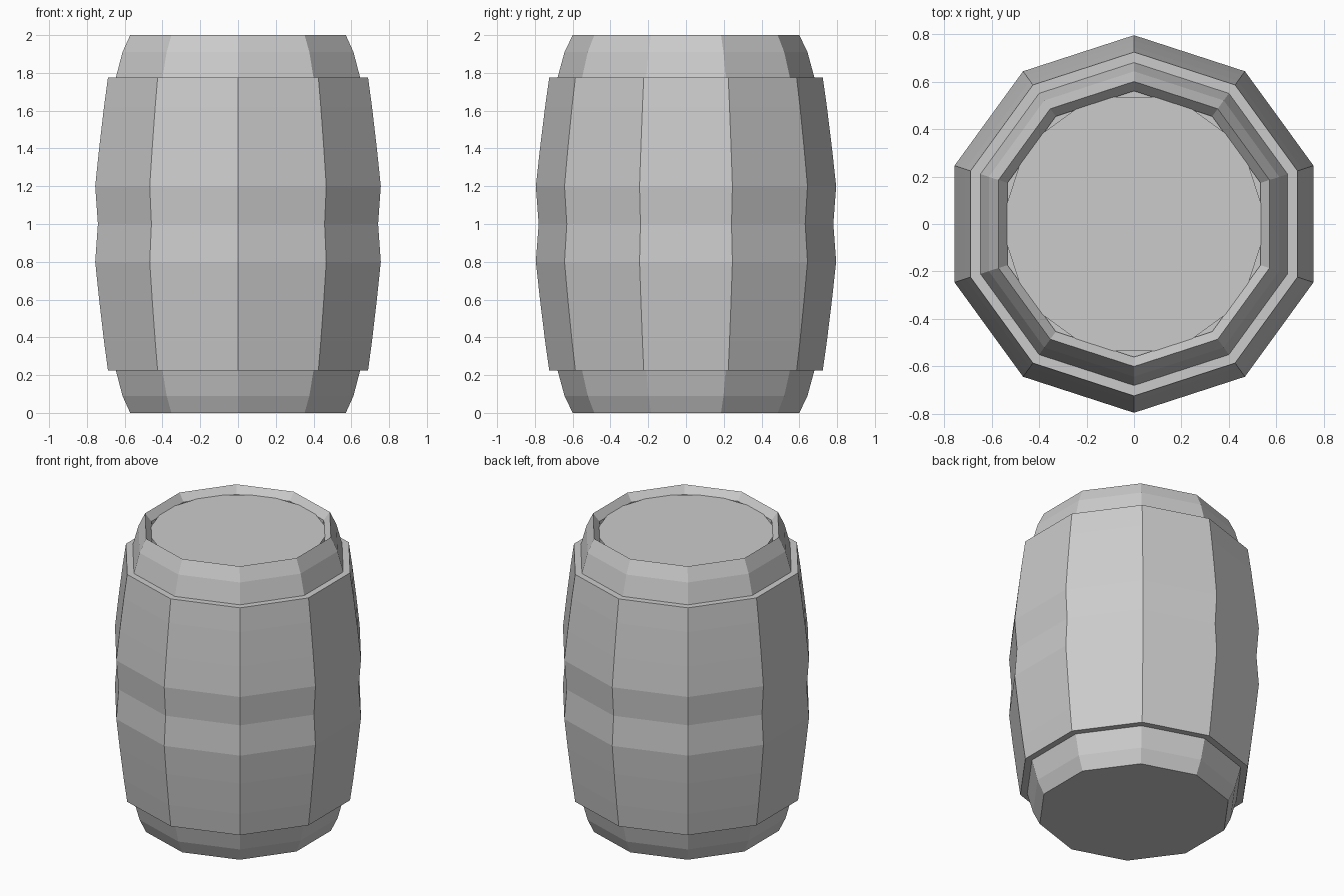
import bpy, bmesh
from math import sin, cos, pi

if "Cube" in bpy.data.objects:
    bpy.data.objects.remove(bpy.data.objects["Cube"])


def lathe(name, profile, sides, start=pi / 2, cap_start=False, cap_end=False):
    """Spin a (radius, z) profile round z into a flat-faced object."""
    bm = bmesh.new()
    rings = [[bm.verts.new((r * cos(start + 2 * pi * i / sides),
                            r * sin(start + 2 * pi * i / sides), z))
              for i in range(sides)] for r, z in profile]
    for a, b in zip(rings, rings[1:]):
        for i in range(sides):
            j = (i + 1) % sides
            bm.faces.new((a[i], a[j], b[j], b[i]))
    if cap_start:
        bm.faces.new(rings[0][::-1])
    if cap_end:
        bm.faces.new(rings[-1])
    bmesh.ops.recalc_face_normals(bm, faces=bm.faces)
    mesh = bpy.data.meshes.new(name)
    bm.to_mesh(mesh)
    bm.free()
    obj = bpy.data.objects.new(name, mesh)
    bpy.context.collection.objects.link(obj)
    return obj


SIDES = 10

# One outer skin: bottom end, stepped-out middle with a waist, top end, rim
half = [(0.60, 0.0), (0.643, 0.09), (0.68, 0.225), (0.724, 0.225),
        (0.746, 0.38), (0.773, 0.60), (0.795, 0.80)]
outer = half + [(0.78, 1.0)] + [(r, 2 - z) for r, z in reversed(half)]
rim_inside = [(0.56, 1.95), (0.56, 1.93)]
lathe("barrel_body", outer + rim_inside, SIDES, cap_start=True, cap_end=True)

# Rounder lid sunk inside the rim
lathe("barrel_lid", [(0.542, 1.93), (0.542, 1.957)], 20, start=pi / 20,
      cap_end=True)
